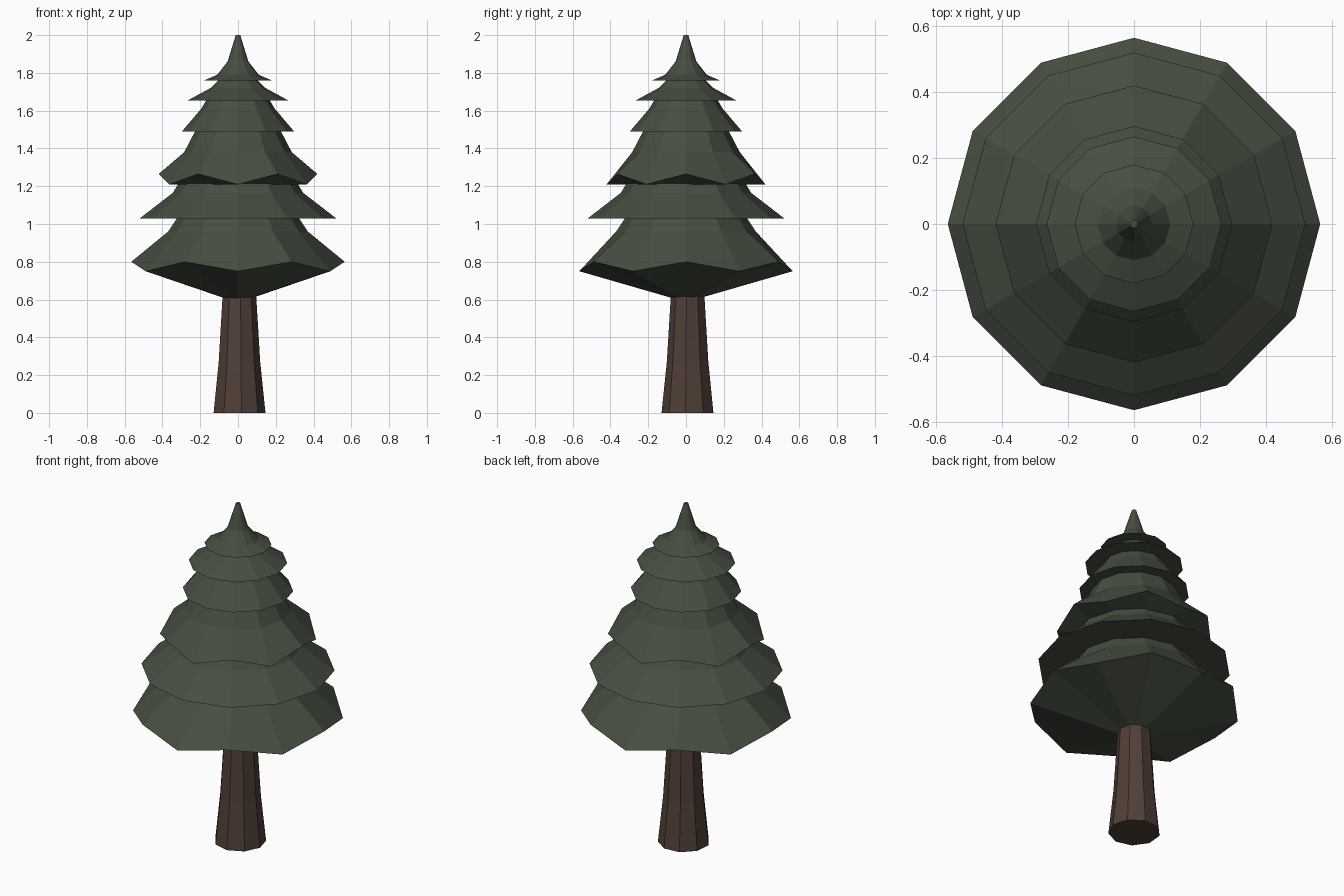
import bpy, bmesh
from math import sin, cos, radians

if "Cube" in bpy.data.objects:
    bpy.data.objects.remove(bpy.data.objects["Cube"])


def material(name, rgb):
    m = bpy.data.materials.new(name)
    m.diffuse_color = (*rgb, 1)
    m.use_nodes = True
    m.node_tree.nodes["Principled BSDF"].inputs["Base Color"].default_value = m.diffuse_color
    return m


def lathe(name, profile, sides, mat, turn=0, centre=(0, 0), cap_start=True):
    """Flat-sided turned solid; profile rows are (radius, z, z at odd corners)."""
    bm = bmesh.new()
    rings = []
    for r, z, z_odd in profile:
        rings.append([bm.verts.new((centre[0] + r * cos(radians(turn + 360 * i / sides)),
                                    centre[1] + r * sin(radians(turn + 360 * i / sides)),
                                    z_odd if i % 2 else z)) for i in range(sides)])
    for a, b in zip(rings, rings[1:]):
        for i in range(sides):
            j = (i + 1) % sides
            bm.faces.new((a[i], a[j], b[j], b[i]))
    if cap_start:
        bm.faces.new(rings[0][::-1])
    bm.faces.new(rings[-1])
    me = bpy.data.meshes.new(name)
    bm.to_mesh(me)
    bm.free()
    me.materials.append(mat)
    ob = bpy.data.objects.new(name, me)
    bpy.context.collection.objects.link(ob)
    return ob


bark = material("bark", (0.08, 0.05, 0.038))
needles = material("needles", (0.06, 0.077, 0.052))

# Trunk: tapered, nine sides, slightly off centre
lathe("trunk", [(0.14, 0, 0), (0.112, 0.27, 0.27), (0.09, 0.63, 0.63)],
      9, bark, turn=-85, centre=(0.006, 0.01))

# Branch tiers, each from the underside out to the rim and up into the next tier
tiers = {
    "branches_1": [(0.07, 0.607, 0.607), (0.565, 0.80, 0.75), (0.37, 0.96, 0.96),
                   (0.32, 1.035, 1.035)],
    "branches_2": [(0.31, 1.03, 1.03), (0.52, 1.03, 1.03), (0.345, 1.165, 1.165),
                   (0.315, 1.215, 1.215)],
    "branches_3": [(0.30, 1.21, 1.21), (0.42, 1.265, 1.21), (0.285, 1.38, 1.38),
                   (0.225, 1.495, 1.495)],
    "branches_4": [(0.215, 1.49, 1.49), (0.297, 1.49, 1.49), (0.195, 1.61, 1.61),
                   (0.165, 1.66, 1.66)],
    "branches_5": [(0.155, 1.655, 1.655), (0.265, 1.655, 1.655), (0.145, 1.72, 1.72),
                   (0.10, 1.765, 1.765)],
    "treetop": [(0.095, 1.76, 1.76), (0.18, 1.76, 1.76), (0.11, 1.79, 1.79),
                (0.055, 1.86, 1.86), (0.012, 2.0, 2.0)],
}
for name, profile in tiers.items():
    lathe(name, profile, 12, needles)
